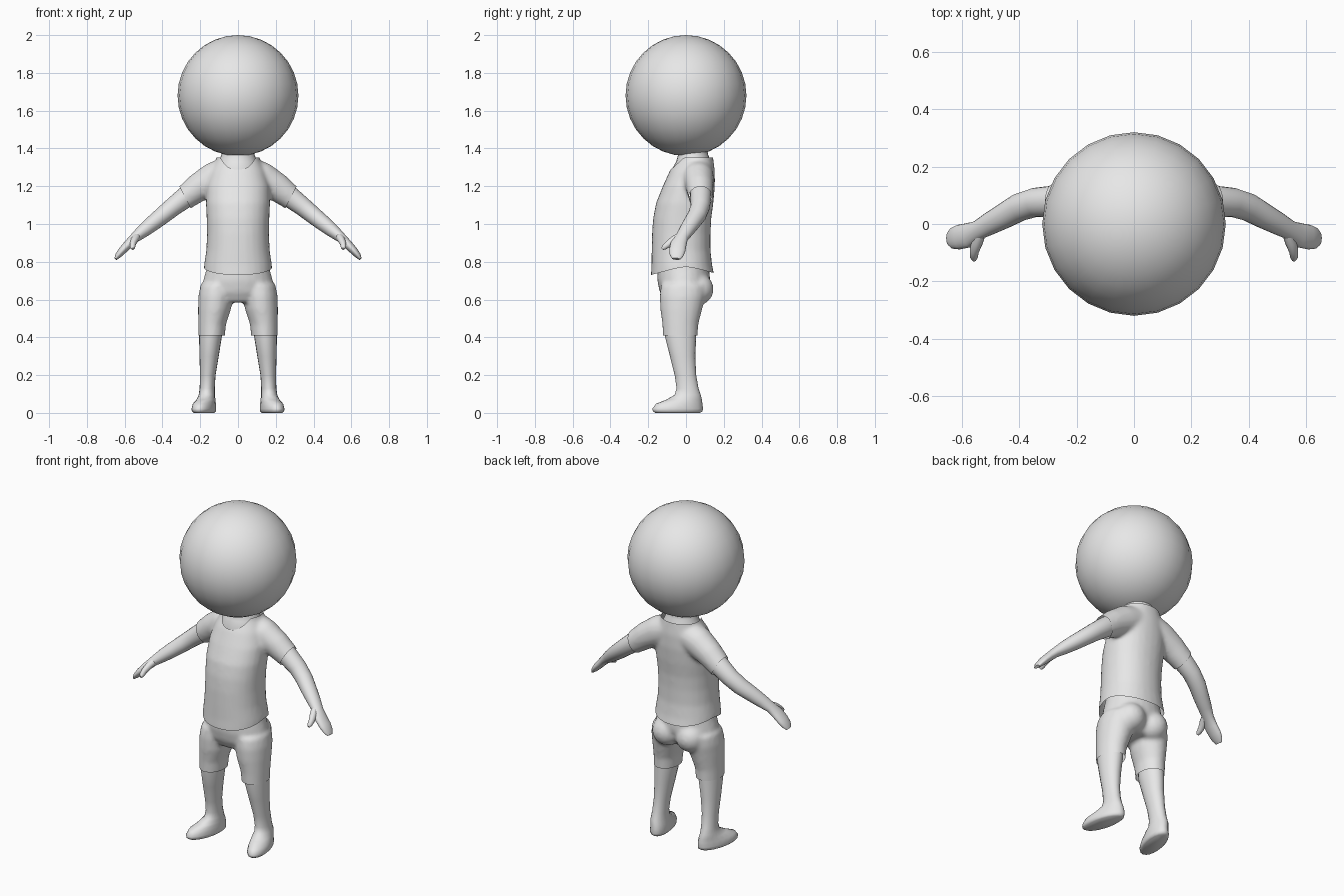
import bpy, bmesh, math
from mathutils import Vector, Matrix

if "Cube" in bpy.data.objects:
    bpy.data.objects.remove(bpy.data.objects["Cube"])

grey = bpy.data.materials.new("plain_grey")
grey.diffuse_color = (0.8, 0.8, 0.8, 1)
grey.use_nodes = True
grey.node_tree.nodes["Principled BSDF"].inputs["Base Color"].default_value = grey.diffuse_color


def loft(bm, rings, axis=None, n=20, p=1.0, s=1):
    """Closed tube through rings (x, y, z, side radius, depth radius); s = -1 mirrors it."""
    pts = [Vector(r[:3]) for r in rings]
    loops = []
    for i, r in enumerate(rings):
        t = axis or (pts[min(i + 1, len(pts) - 1)] - pts[max(i - 1, 0)]).normalized()
        v = Vector((0, 1, 0))
        v = (v - t * v.dot(t)).normalized()
        u = v.cross(t)
        loop = []
        for k in range(n):
            a = 2 * math.pi * k / n
            c, d = math.cos(a), math.sin(a)
            c = math.copysign(abs(c) ** p, c)
            d = math.copysign(abs(d) ** p, d)
            co = pts[i] + u * c * r[3] + v * d * r[4]
            loop.append(bm.verts.new((co.x * s, co.y, co.z)))
        loops.append(loop)
    faces = [bm.faces.new(loops[0]), bm.faces.new(loops[-1])]
    for a, b in zip(loops, loops[1:]):
        for k in range(n):
            j = (k + 1) % n
            faces.append(bm.faces.new((a[k], a[j], b[j], b[k])))
    bmesh.ops.recalc_face_normals(bm, faces=faces)


def finish(bm, name, angle=50):
    me = bpy.data.meshes.new(name)
    bm.to_mesh(me)
    bm.free()
    ob = bpy.data.objects.new(name, me)
    bpy.context.collection.objects.link(ob)
    me.materials.append(grey)
    bpy.ops.object.select_all(action='DESELECT')
    ob.select_set(True)
    bpy.context.view_layer.objects.active = ob
    bpy.ops.object.shade_smooth_by_angle(angle=math.radians(angle))
    return ob


def fuse(bm, name, smooth=8):
    """Melt overlapping volumes into one soft skin and return it as a bmesh."""
    ob = finish(bm, name + "_blank")
    m = ob.modifiers.new("skin", 'REMESH')
    m.mode = 'VOXEL'
    m.voxel_size = 0.011
    m = ob.modifiers.new("soften", 'SMOOTH')
    m.factor = 0.5
    m.iterations = smooth
    dg = bpy.context.evaluated_depsgraph_get()
    me = bpy.data.meshes.new_from_object(ob.evaluated_get(dg))
    out = bmesh.new()
    out.from_mesh(me)
    bpy.data.objects.remove(ob)
    bpy.data.meshes.remove(me)
    return out


def trim(bm, axis, side, f):
    """Remove everything past the curved limit f(co) on the given side of an axis."""
    for v in bm.verts:
        v.co[axis] -= f(v.co) if axis == 2 else side * f(v.co)
    no = Vector((0, 0, 0))
    no[axis] = side
    bmesh.ops.bisect_plane(bm, geom=bm.verts[:] + bm.edges[:] + bm.faces[:], dist=1e-5,
                           plane_co=(0, 0, 0), plane_no=no, clear_outer=True)
    for v in bm.verts:
        v.co[axis] += f(v.co) if axis == 2 else side * f(v.co)


UP = Vector((0, 0, 1))

# head
bm = bmesh.new()
bmesh.ops.create_uvsphere(bm, u_segments=24, v_segments=16, radius=0.32,
                          matrix=Matrix.Translation((0, 0, 1.68)))
finish(bm, "head")

# neck, widening into the upper chest
bm = bmesh.new()
loft(bm, [(0, .04, 1.24, .125, .11), (0, .035, 1.29, .12, .11), (0, .04, 1.33, .103, .092),
          (0, .038, 1.365, .088, .08), (0, .035, 1.40, .083, .076),
          (0, .03, 1.425, .10, .10), (0, .02, 1.45, .15, .15)], UP, 24)
finish(bm, "neck")

# shirt: torso and sleeves fused, then trimmed at hem, cuffs and neckline
bm = bmesh.new()
loft(bm, [(0, -.015, .66, .182, .17), (0, -.018, .73, .183, .168), (0, -.022, .78, .18, .161),
          (0, -.026, .86, .168, .156), (0, -.025, .95, .164, .155), (0, -.02, 1.03, .166, .154),
          (0, -.007, 1.11, .17, .152), (0, .015, 1.20, .168, .138), (0, .033, 1.28, .145, .12),
          (0, .047, 1.34, .115, .098), (0, .05, 1.42, .10, .085)], UP, 28, 0.92)
for s in (1, -1):
    loft(bm, [(.04, .06, 1.275, .085, .085), (.13, .065, 1.24, .087, .083),
              (.21, .073, 1.193, .076, .073), (.28, .078, 1.14, .065, .064),
              (.36, .078, 1.08, .058, .056)], s=s)
bm = fuse(bm, "shirt")
trim(bm, 2, -1, lambda c: .772 - .28 * (math.sqrt(c.y * c.y + .0016) - .04))
trim(bm, 2, 1, lambda c: 1.352 + .9 * min(0, c.y + .01))
for s in (1, -1):
    trim(bm, 0, s, lambda c: .28 + .52 * (max(c.z, 1.06) - 1.14))
finish(bm, "shirt")

# shorts: hips, seat and two legs fused, then trimmed at the hems
bm = bmesh.new()
loft(bm, [(0, -.01, .83, .155, .125), (0, -.013, .76, .168, .138), (0, -.012, .70, .185, .14),
          (0, -.015, .64, .19, .125), (0, -.02, .585, .14, .09)], UP, 24)
for s in (1, -1):
    loft(bm, [(.11, -.012, .68, .088, .12), (.118, -.018, .62, .092, .122),
              (.124, -.025, .55, .088, .112), (.137, -.03, .47, .074, .096),
              (.142, -.03, .36, .068, .09)], UP, 20, s=s)
    bmesh.ops.create_uvsphere(bm, u_segments=20, v_segments=12, radius=.085,
                              matrix=Matrix.Translation((.078 * s, .062, .655)))
bm = fuse(bm, "shorts")
trim(bm, 2, -1, lambda c: .41)
finish(bm, "shorts")

for s, side in ((1, "left"), (-1, "right")):
    # lower leg and foot in one piece, toes turned outward
    bm = bmesh.new()
    loft(bm, [(.144, -.03, .46, .06, .082), (.146, -.028, .40, .06, .082),
              (.153, -.018, .30, .051, .067), (.16, -.003, .20, .041, .057),
              (.163, .008, .13, .040, .058), (.165, .009, .095, .043, .069),
              (.166, -.01, .07, .05, .094), (.167, -.036, .048, .056, .123),
              (.168, -.044, .022, .06, .134), (.168, -.044, .008, .058, .131),
              (.168, -.044, 0, .05, .118)], UP, 20, s=s)
    for v in bm.verts:
        if v.co.z < .1:
            v.co.x += s * .2 * (.02 - v.co.y) * min(1, (.1 - v.co.z) / .05)
    finish(bm, side + "_leg")

    # arm, flat hand and thumb
    bm = bmesh.new()
    loft(bm, [(.20, .078, 1.20, .055, .055), (.28, .078, 1.14, .056, .056),
              (.345, .075, 1.09, .05, .051), (.40, .058, 1.045, .046, .049),
              (.45, .03, 1.005, .042, .045), (.50, .003, .965, .036, .04),
              (.545, -.022, .928, .027, .034), (.58, -.04, .893, .024, .043),
              (.612, -.046, .86, .021, .043), (.635, -.05, .833, .016, .036),
              (.648, -.052, .815, .008, .022)], s=s)
    loft(bm, [(.535, -.03, .935, .02, .02), (.548, -.065, .915, .02, .022),
              (.557, -.095, .893, .016, .018), (.558, -.115, .877, .014, .014),
              (.557, -.126, .868, .007, .007)], n=12, s=s)
    bm2 = bm
    finish(bm2, side + "_arm")
